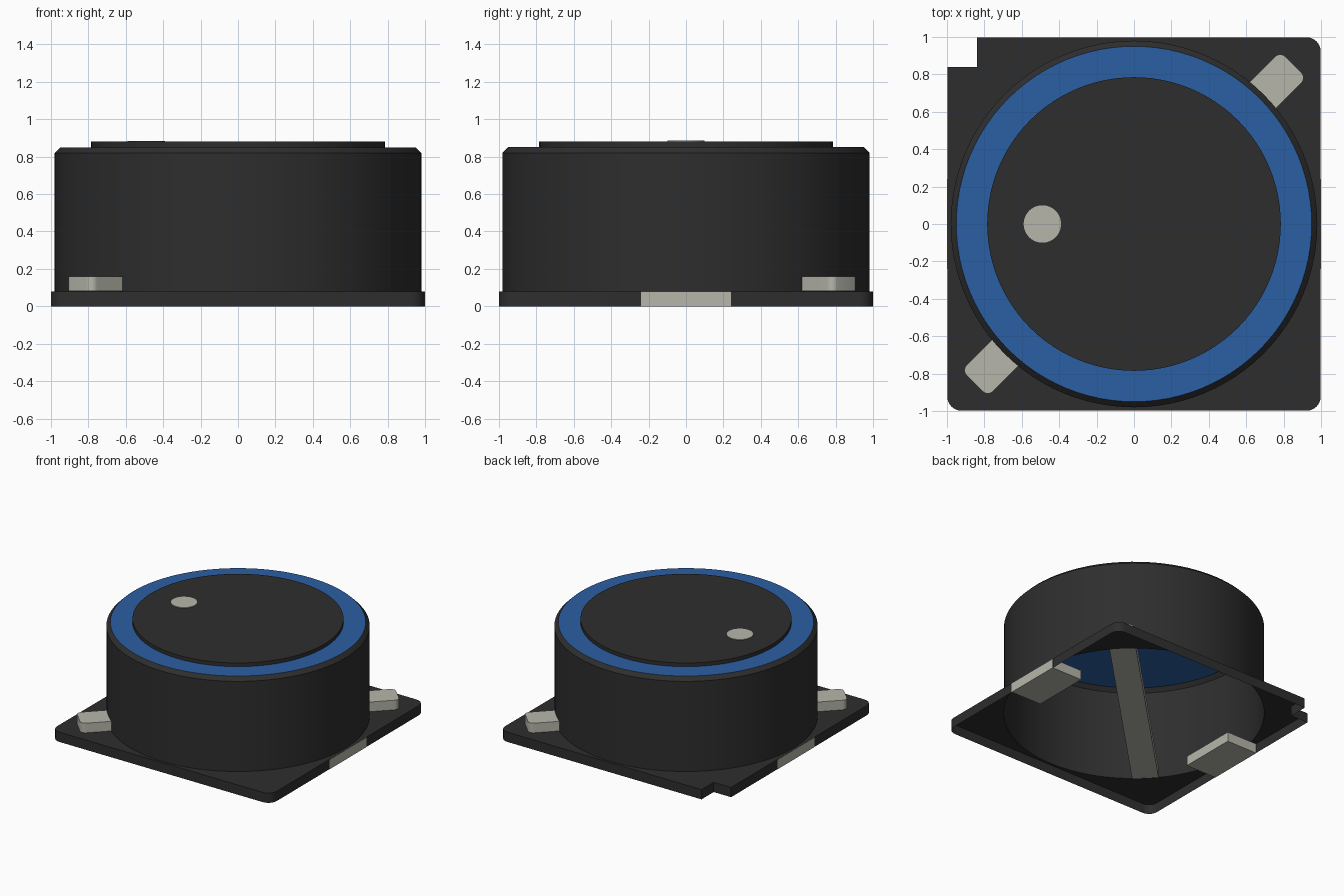
import bpy, bmesh, math
from math import cos, sin, pi

if "Cube" in bpy.data.objects:
    bpy.data.objects.remove(bpy.data.objects["Cube"])


def material(name, rgb):
    m = bpy.data.materials.new(name)
    m.use_nodes = True
    m.diffuse_color = (*rgb, 1)
    bsdf = m.node_tree.nodes["Principled BSDF"]
    bsdf.inputs["Base Color"].default_value = (*rgb, 1)
    bsdf.inputs["Roughness"].default_value = 0.6
    return m


DARK = material("dark_ferrite", (0.027, 0.027, 0.027))
BLUE = material("blue_resin", (0.024, 0.115, 0.370))
METAL = material("tinned_metal", (0.47, 0.47, 0.41))


def finish(bm, name, *mats):
    bmesh.ops.recalc_face_normals(bm, faces=bm.faces)
    me = bpy.data.meshes.new(name)
    bm.to_mesh(me)
    bm.free()
    ob = bpy.data.objects.new(name, me)
    bpy.context.collection.objects.link(ob)
    for m in mats:
        me.materials.append(m)
    bpy.ops.object.select_all(action='DESELECT')
    bpy.context.view_layer.objects.active = ob
    ob.select_set(True)
    bpy.ops.object.shade_smooth_by_angle(angle=math.radians(30))
    return ob


def ring(radius, cx=0, cy=0, n=96):
    return [(cx + radius * cos(2 * pi * i / n), cy + radius * sin(2 * pi * i / n)) for i in range(n)]


def rounded_rect(hx, hy, r, steps=6, notch=0):
    """Outline, counter-clockwise; the -x +y corner can be a square notch."""
    pts = []
    for k, (sx, sy) in enumerate([(1, 1), (-1, 1), (-1, -1), (1, -1)]):
        if k == 1 and notch:
            pts += [(-hx + notch, hy), (-hx + notch, hy - notch), (-hx, hy - notch)]
            continue
        for i in range(steps + 1):
            a = pi / 2 * (k + i / steps)
            pts.append((sx * (hx - r) + r * cos(a), sy * (hy - r) + r * sin(a)))
    return pts


def loop(bm, pts, z):
    vs = [bm.verts.new((x, y, z)) for x, y in pts]
    return vs, [bm.edges.new((vs[i - 1], vs[i])) for i in range(len(vs))]


def walls(bm, a, b):
    return [bm.faces.new((a[i - 1], a[i], b[i], b[i - 1])) for i in range(len(a))]


def prism(name, pts, z0, z1, mat, bottom=True):
    bm = bmesh.new()
    lo, _ = loop(bm, pts, z0)
    hi, _ = loop(bm, pts, z1)
    walls(bm, lo, hi)
    bm.faces.new(hi)
    if bottom:
        bm.faces.new(lo[::-1])
    return finish(bm, name, mat)


# Base plate: thin skirted tray, open below, with a round hole under the body
bm = bmesh.new()
outline = rounded_rect(0.998, 0.998, 0.075, notch=0.158)
top, top_edges = loop(bm, outline, 0.08)
hole, hole_edges = loop(bm, ring(0.98), 0.08)
bmesh.ops.triangle_fill(bm, use_beauty=True, edges=top_edges + hole_edges, normal=(0, 0, 1))
skirt, _ = loop(bm, outline, 0)
walls(bm, skirt, top)
finish(bm, "base_plate", DARK)

# Body: hollow drum with a chamfered rim and a blue lid
bm = bmesh.new()
levels = [loop(bm, ring(r), z)[0] for r, z in [(0.98, 0.08), (0.98, 0.82), (0.95, 0.85)]]
walls(bm, levels[0], levels[1])
walls(bm, levels[1], levels[2])
lid = bm.faces.new(levels[2])
lid.material_index = 1
finish(bm, "drum_body", DARK, BLUE)

# Raised core disc and the polarity dot
prism("core_disc", ring(0.785), 0.85, 0.88, DARK, bottom=False)
prism("marker_dot", ring(0.1, -0.49, 0, 48), 0.88, 0.885, METAL, bottom=False)

# Diagonal strap that passes under the drum and shows at two corners
strap = prism("diagonal_strap", rounded_rect(1.205, 0.1, 0.04), 0.081, 0.16, METAL)
strap.rotation_euler.z = pi / 4

# Solder terminals at the middle of the left and right edges
for side, s in (("left", 1), ("right", -1)):
    xs = sorted((s * 0.72, s * 1.0))
    pts = [(xs[0], -0.24), (xs[1], -0.24), (xs[1], 0.24), (xs[0], 0.24)]
    prism(side + "_terminal", pts, 0, 0.079, METAL)
